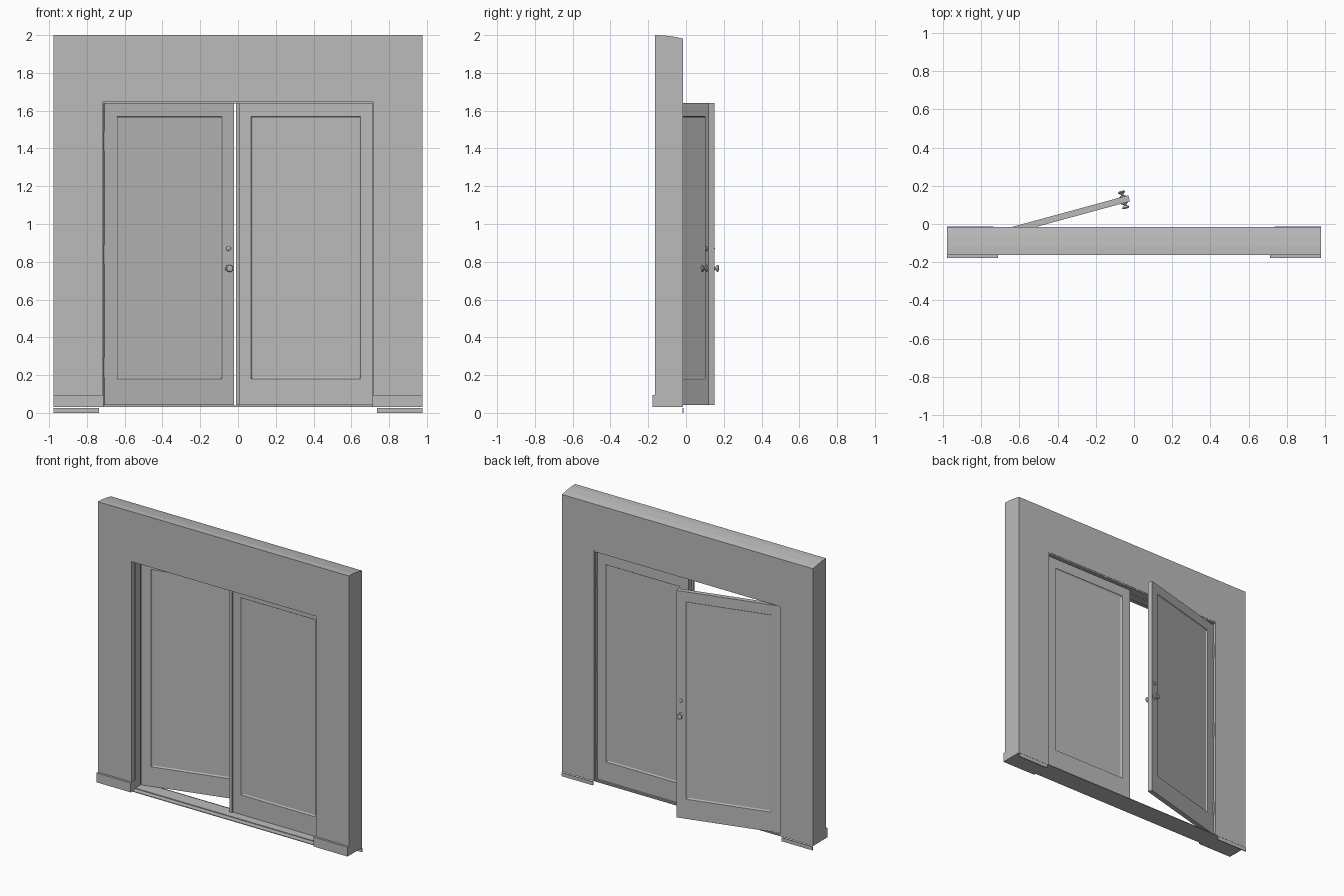
import bpy, bmesh, math
from mathutils import Matrix, Vector

cube = bpy.data.objects.get("Cube")
if cube:
    bpy.data.objects.remove(cube, do_unlink=True)


def material(name, value):
    m = bpy.data.materials.new(name)
    m.use_nodes = True
    colour = (value, value, value, 1)
    m.diffuse_color = colour
    m.node_tree.nodes["Principled BSDF"].inputs["Base Color"].default_value = colour
    return m


GREY = material("plain grey", 0.5)
PALE = material("pale hinge grey", 0.75)


def finish(name, bm, mat=GREY, matrix=None, smooth=False):
    if matrix is not None:
        bm.transform(matrix)
    bmesh.ops.recalc_face_normals(bm, faces=bm.faces)
    mesh = bpy.data.meshes.new(name)
    bm.to_mesh(mesh)
    bm.free()
    mesh.materials.append(mat)
    ob = bpy.data.objects.new(name, mesh)
    bpy.context.collection.objects.link(ob)
    if smooth:
        bpy.ops.object.select_all(action='DESELECT')
        ob.select_set(True)
        bpy.context.view_layer.objects.active = ob
        bpy.ops.object.shade_smooth_by_angle(angle=math.radians(35))
    return ob


def add_box(bm, x, y, z):
    lo, hi = Vector((x[0], y[0], z[0])), Vector((x[1], y[1], z[1]))
    m = Matrix.Translation((lo + hi) / 2) @ Matrix.Diagonal((*(hi - lo), 1))
    bmesh.ops.create_cube(bm, size=1, matrix=m)


def boxes(name, items, matrix=None, mat=GREY):
    bm = bmesh.new()
    for item in items:
        add_box(bm, *item)
    return finish(name, bm, mat, matrix)


def loft(bm, rings, caps=True):
    loops = [[bm.verts.new(p) for p in ring] for ring in rings]
    n = len(loops[0])
    for a, b in zip(loops, loops[1:]):
        for i in range(n):
            j = (i + 1) % n
            bm.faces.new((a[i], a[j], b[j], b[i]))
    if caps:
        bm.faces.new(loops[0])
        bm.faces.new(loops[-1])


FRONT, BACK, FLOOR = -0.163, -0.017, 0.03
SIDE, HOLE, LINTEL = 0.978, 0.728, 1.655

# Wall: an arch outline carried through its depth, top falling to the back
bm = bmesh.new()
rings = []
for y, top in ((FRONT, 2), (-0.12, 1.999), (-0.06, 1.991), (BACK, 1.982)):
    half = [(HOLE, LINTEL), (HOLE, FLOOR), (SIDE, FLOOR), (SIDE, top)]
    outline = half + [(-x, z) for x, z in reversed(half)]
    rings.append([(x, y, z) for x, z in outline])
loft(bm, rings)
finish("wall", bm)

# Door frame lining and stop
def lining(name, inner, outer, head, top, y):
    items = [((-outer, outer), y, (head, top))]
    for s in (-1, 1):
        items.append((sorted((s * inner, s * outer)), y, (FLOOR, head)))
    boxes(name, items)


lining("door_frame", 0.718, HOLE, 1.646, LINTEL, (FRONT + 0.003, BACK - 0.002))
lining("door_stop", 0.711, 0.718, 1.638, 1.646, (-0.125, -0.071))

# Stepped threshold
boxes("threshold", [((-HOLE, HOLE), (FRONT, BACK), (FLOOR, 0.035)),
                    ((-0.718, 0.718), (-0.125, -0.03), (0.035, 0.04))])

# Skirting: front blocks with a return, thin strips along the back
for side, s in (("right", -1), ("left", 1)):
    boxes("front_skirting_" + side, [
        (sorted((s * 0.712, s * SIDE)), (-0.178, FRONT), (FLOOR, 0.096)),
        (sorted((s * 0.712, s * HOLE)), (FRONT, -0.125), (FLOOR, 0.096))])
    boxes("back_skirting_" + side, [
        (sorted((s * 0.735, s * SIDE)), (-0.019, -0.013), (0, 0.026))])

# Doors: local origin at the hinge edge, leaf runs along +x
WIDTH, THICK, LOW, HIGH = 0.71, 0.033, 0.042, 1.64
PX, PZ = (0.067, 0.645), (0.18, 1.57)
PIVOT = Vector((0.715, -0.036, 0))
open_leaf = (Matrix.Translation((-PIVOT.x, PIVOT.y, 0))
             @ Matrix.Rotation(math.radians(15.2), 4, 'Z'))
shut_leaf = Matrix.Translation(PIVOT) @ Matrix.Diagonal((-1, 1, 1, 1))


def rectangle(inset, y):
    (x0, x1), (z0, z1) = PX, PZ
    return [(x0 + inset, y, z0 + inset), (x1 - inset, y, z0 + inset),
            (x1 - inset, y, z1 - inset), (x0 + inset, y, z1 - inset)]


def door(name, matrix):
    full = (-THICK, 0)
    boxes(name + "_leaf", [
        ((0, PX[0]), full, (LOW, HIGH)), ((PX[1], WIDTH), full, (LOW, HIGH)),
        (PX, full, (LOW, PZ[0])), (PX, full, (PZ[1], HIGH))], matrix)
    # Recessed panel with a sloped moulding on both faces
    bm = bmesh.new()
    loft(bm, [rectangle(0.008, -0.008), rectangle(0.003, -0.005), rectangle(0, -0.001),
              rectangle(0, 0.001 - THICK), rectangle(0.003, 0.005 - THICK),
              rectangle(0.008, 0.008 - THICK)])
    finish(name + "_panel", bm, GREY, matrix)


door("open_door", open_leaf)
door("closed_door", shut_leaf)
boxes("meeting_strip", [((-0.01, 0.01), (-0.08, -0.069), (LOW, HIGH))])


# Turned door furniture on both faces of the open door
def turned(name, profile, z):
    for face, y0, s in (("front", -THICK, -1), ("back", 0, 1)):
        bm = bmesh.new()
        rings = []
        for r, d in profile:
            angles = [math.tau * i / 20 for i in range(20)]
            rings.append([(0.68 + r * math.cos(a), y0 + s * d, z + r * math.sin(a))
                          for a in angles])
        loft(bm, rings)
        finish(name + "_" + face, bm, GREY, open_leaf, smooth=True)


turned("knob", [(0.019, 0), (0.019, 0.003), (0.008, 0.006), (0.007, 0.014),
                (0.015, 0.019), (0.019, 0.024), (0.017, 0.029), (0.01, 0.031)], 0.765)
turned("lock", [(0.012, 0), (0.012, 0.005), (0.009, 0.008), (0.005, 0.009)], 0.87)

# Hinges: a pin with a leaf on the door edge
for side, matrix in (("open", open_leaf), ("closed", shut_leaf)):
    for level, z in (("low", 0.24), ("middle", 0.84), ("high", 1.44)):
        bm = bmesh.new()
        bmesh.ops.create_cone(bm, cap_ends=True, segments=12, radius1=0.005, radius2=0.005,
                              depth=0.1, matrix=Matrix.Translation((-0.001, 0.004, z)))
        add_box(bm, (-0.002, 0.001), (-0.028, 0.002), (z - 0.05, z + 0.05))
        finish(f"{side}_door_hinge_{level}", bm, PALE, matrix, smooth=True)
